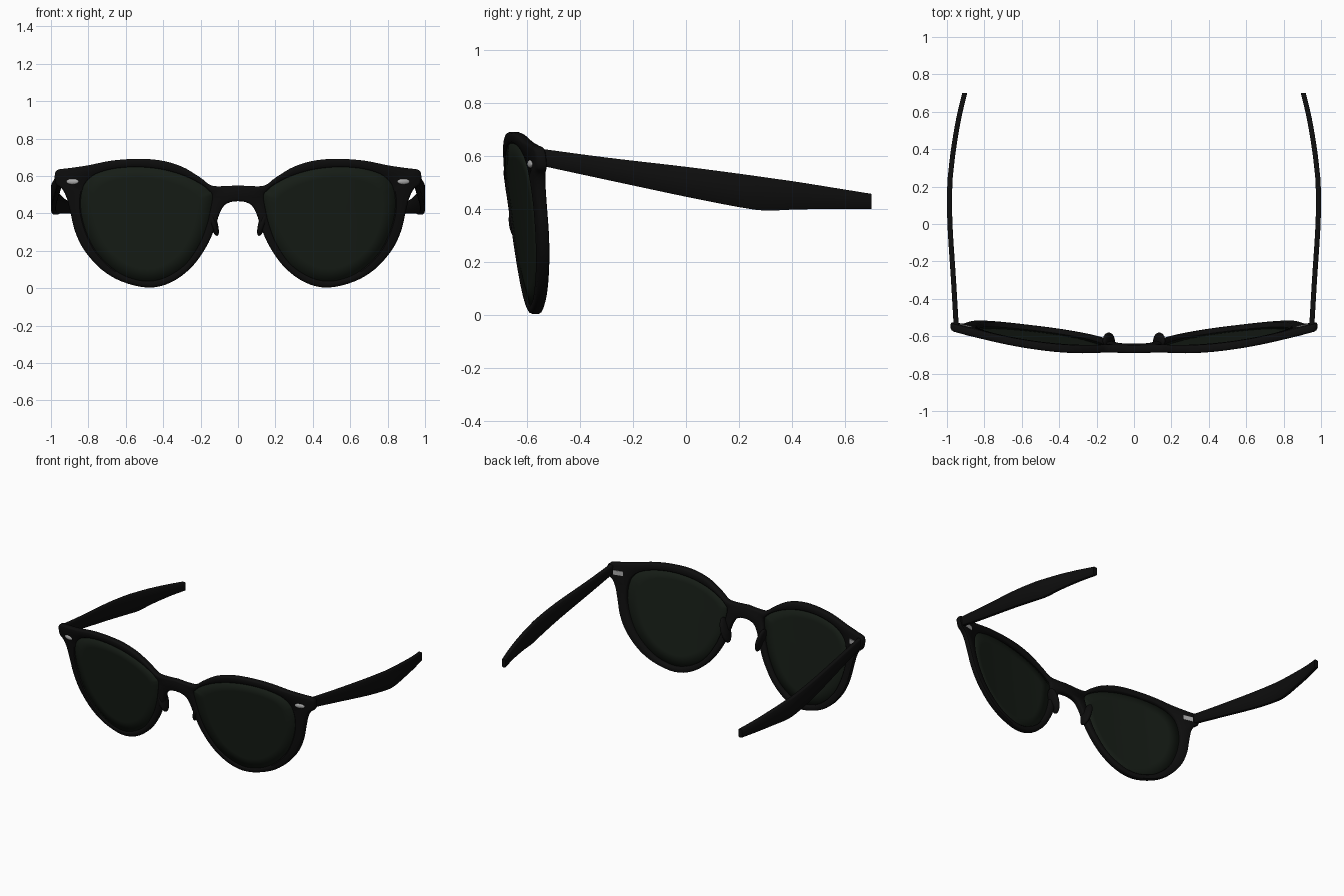
import bpy, bmesh, math
from mathutils import Vector, Matrix

if "Cube" in bpy.data.objects:
    bpy.data.objects.remove(bpy.data.objects["Cube"])

THICK = 0.042


def front_y(x, z):
    # wrapped and tilted front surface of the glasses
    return -0.62 + 0.135 * x * x - 0.13 * z


def material(name, rgb):
    m = bpy.data.materials.new(name)
    m.diffuse_color = (*rgb, 1)
    m.use_nodes = True
    m.node_tree.nodes["Principled BSDF"].inputs["Base Color"].default_value = m.diffuse_color
    return m


BLACK = material("black_acetate", (0.004, 0.004, 0.004))
GLASS = material("dark_green_glass", (0.008, 0.012, 0.008))
METAL = material("rivet_metal", (0.4, 0.4, 0.4))


def finish(name, bm, mat, angle=40):
    # mesh -> object, mirrored across x
    bmesh.ops.recalc_face_normals(bm, faces=bm.faces)
    me = bpy.data.meshes.new(name)
    bm.to_mesh(me)
    bm.free()
    me.materials.append(mat)
    ob = bpy.data.objects.new(name, me)
    bpy.context.collection.objects.link(ob)
    bpy.ops.object.select_all(action='DESELECT')
    ob.select_set(True)
    bpy.context.view_layer.objects.active = ob
    bpy.ops.object.shade_smooth_by_angle(angle=math.radians(angle))
    mod = ob.modifiers.new("mirror", 'MIRROR')
    mod.merge_threshold = 0.0005
    return ob


def spline(pts, n=4):
    # Catmull-Rom through the points, open ended
    p = [Vector(q) for q in pts]
    p = [2 * p[0] - p[1]] + p + [2 * p[-1] - p[-2]]
    out = []
    for i in range(1, len(p) - 2):
        a, b, c, d = p[i - 1:i + 3]
        for k in range(n):
            t = k / n
            out.append(0.5 * (2 * b + (c - a) * t + (2 * a - 5 * b + 4 * c - d) * t ** 2
                              + (3 * b - a - 3 * c + d) * t ** 3))
    return out + [p[-2]]


def normals(pts, closed):
    # right-hand normals of a clockwise loop, pointing to its inside
    res = []
    for i in range(len(pts)):
        a = pts[i - 1] if closed or i else pts[0]
        b = pts[(i + 1) % len(pts)] if closed or i < len(pts) - 1 else pts[-1]
        t = (b - a).normalized()
        res.append(Vector((t.y, -t.x)))
    if not closed:
        res[0], res[-1] = Vector((0, -1)), Vector((0, 1))
    return res


# Half of the front: outer x, z and matching lens opening x, z
PAIRS = [
    (0, .55, .137, .488), (.08, .545, .14, .505), (.145, .55, .155, .52), (.2, .59, .19, .55),
    (.3, .65, .28, .597), (.42, .684, .40, .633), (.55, .691, .53, .647), (.68, .681, .65, .64),
    (.8, .657, .74, .618), (.9, .642, .79, .59), (.965, .632, .82, .555), (.98, .60, .83, .53),
    (.972, .555, .837, .5), (.94, .53, .84, .47), (.915, .48, .84, .44), (.895, .40, .835, .39),
    (.87, .3, .81, .3), (.82, .2, .76, .2), (.73, .1, .68, .115), (.62, .035, .59, .06),
    (.48, .003, .48, .038), (.36, .03, .38, .062), (.25, .11, .28, .13), (.17, .22, .205, .24),
    (.125, .32, .165, .345), (.1, .395, .148, .42), (.075, .44, .141, .455),
    (.04, .46, .138, .472), (0, .465, .137, .48)]
outer = spline([p[:2] for p in PAIRS])
inner = spline([p[2:] for p in PAIRS])
n_out, n_in = normals(outer, False), normals(inner, True)

# Front frame: rounded section swept between the two outlines
bm = bmesh.new()
B, C = 0.011, 0.007
rows = []
for o, i, no, ni in zip(outer, inner, n_out, n_in):
    sec = [(o, B), (o + no * B * .3, B * .3), (o + no * B, 0), (i - ni * C, 0), (i, C),
           (i, THICK - C), (i - ni * C, THICK), (o + no * B, THICK),
           (o + no * B * .3, THICK - B * .3), (o, THICK - B)]
    rows.append([bm.verts.new((max(q.x, 0), front_y(q.x, q.y) + dy, q.y)) for q, dy in sec])
m = len(rows[0])
for r in range(len(rows)):
    s = (r + 1) % len(rows)
    for k in range(m):
        # the outer wall stays open at the centre line
        if s == 0 and k in (0, 1, 7, 8, 9):
            continue
        j = (k + 1) % m
        bm.faces.new((rows[r][k], rows[r][j], rows[s][j], rows[s][k]))
finish("front_frame", bm, BLACK, 50)

# Lenses: concentric rings on the wrapped surface
bm = bmesh.new()
cen = Vector((.49, .36))


def lens_vert(q):
    return bm.verts.new((q.x, front_y(q.x, q.y) + 0.012, q.y))


rings = [[lens_vert(cen + (q - cen) * k) for q in inner] for k in (1.005, .8, .6, .4, .2)]
mid = lens_vert(cen)
N = len(inner)
for i in range(N):
    j = (i + 1) % N
    for a, b in zip(rings, rings[1:]):
        bm.faces.new((a[i], a[j], b[j], b[i]))
    bm.faces.new((rings[-1][i], rings[-1][j], mid))
lens = finish("lens", bm, GLASS)
sol = lens.modifiers.new("thickness", 'SOLIDIFY')
sol.thickness, sol.offset = 0.012, 0

# Temples: y, centre x, top z, bottom z
ARM = [(-.555, .95, .628, .565), (-.3, .965, .594, .51), (0, .984, .559, .446), (.2, .985, .533, .407),
       (.3, .977, .519, .394), (.42, .962, .502, .398), (.57, .936, .478, .40), (.7, .905, .457, .40)]
bm = bmesh.new()
W, E = 0.0135, 0.004
rows = []
for y, x, t, b in spline(ARM, 5):
    sec = [(-W, t - E), (-W + E, t), (W - E, t), (W, t - E),
           (W, b + E), (W - E, b), (-W + E, b), (-W, b + E)]
    rows.append([bm.verts.new((x + dx, y, z)) for dx, z in sec])
for a, b in zip(rows, rows[1:]):
    for k in range(8):
        j = (k + 1) % 8
        bm.faces.new((a[k], a[j], b[j], b[k]))
bm.faces.new(rows[0])
bm.faces.new(rows[-1])
finish("temple", bm, BLACK, 50)


def blob(name, loc, scale, rot, mat, cube=False):
    bm = bmesh.new()
    M = Matrix.LocRotScale(Vector(loc), rot.to_quaternion(), Vector(scale))
    if cube:
        bmesh.ops.create_cube(bm, size=2, matrix=M)
    else:
        bmesh.ops.create_uvsphere(bm, u_segments=24, v_segments=14, radius=1, matrix=M)
    return finish(name, bm, mat)


wrap = Matrix.Rotation(0.235, 3, 'Z')
# Oval rivets on the front, hinge plates behind them
blob("rivet", (.885, front_y(.885, .57), .57), (.034, .009, .015), wrap, METAL)
blob("hinge_plate", (.9, front_y(.9, .58) + THICK, .58), (.033, .004, .015), wrap, METAL, True)
# Nose pads on the inner rims
blob("nose_pad", (.135, -.625, .36), (.022, .045, .085), Matrix.Rotation(0.3, 3, 'Y'), BLACK)
